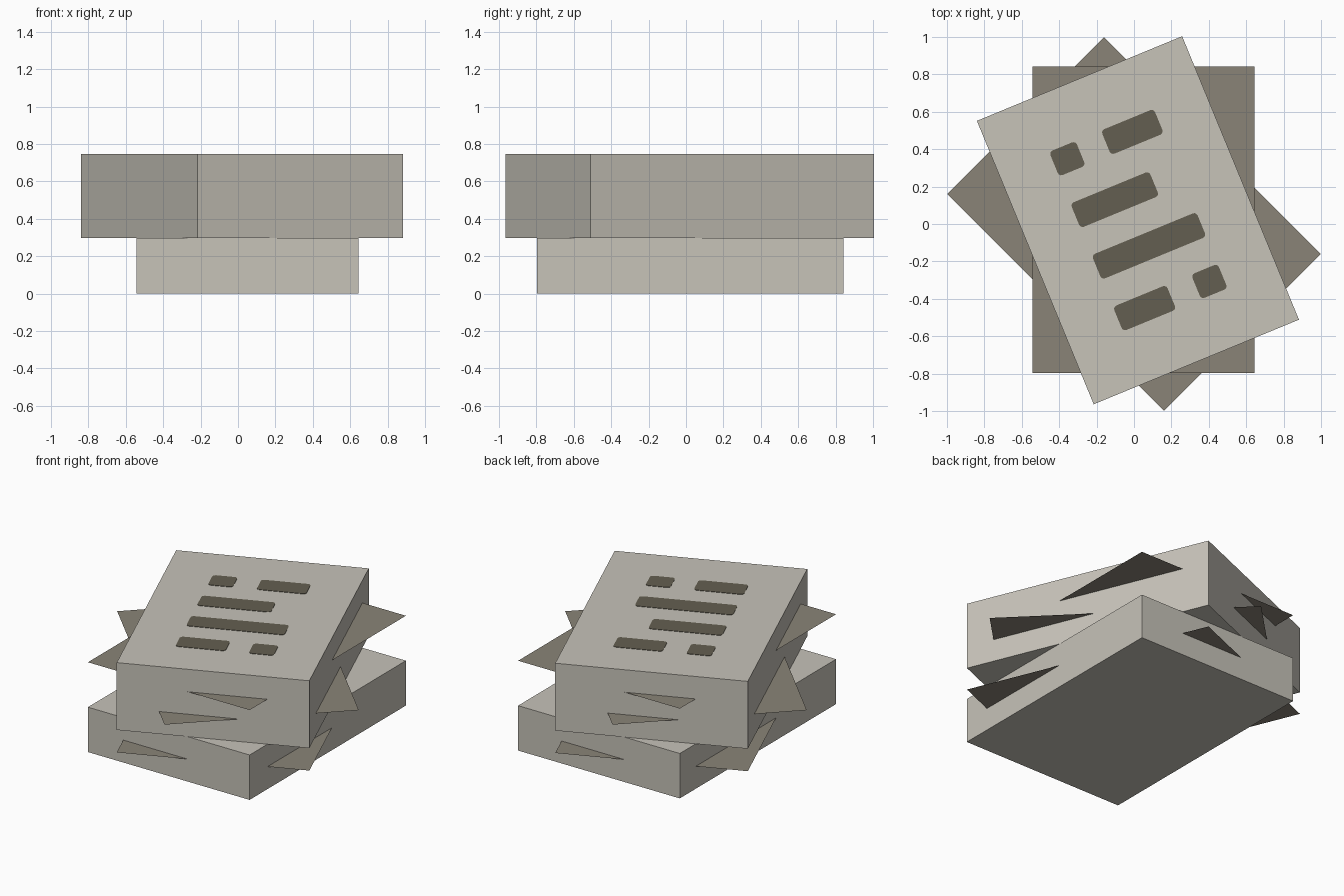
import bpy
import bmesh
import math
from mathutils import Matrix

cube = bpy.data.objects.get("Cube")
if cube:
    bpy.data.objects.remove(cube, do_unlink=True)

WIDTH, LENGTH, LAYER = 1.187, 1.639, 0.149


def srgb(*rgb):
    return [((c / 255 + 0.055) / 1.055) ** 2.4 for c in rgb] + [1.0]


def material(name, colour):
    mat = bpy.data.materials.new(name)
    mat.use_nodes = True
    mat.diffuse_color = colour
    mat.node_tree.nodes["Principled BSDF"].inputs["Base Color"].default_value = colour
    return mat


stone = material("pale stone", srgb(199, 195, 185))
shade = material("shaded stone", srgb(138, 132, 119))
ink = material("dark marking", srgb(100, 95, 81))

# Placement of each layer outline: (x, y, rotation in degrees)
STRAIGHT = (0.05, 0.022, 0)
TURNED = (0.021, 0.02, 22.4)
DIAGONAL = (0, 0, 45)


def add_object(name, bm, mat, place, z):
    bmesh.ops.recalc_face_normals(bm, faces=bm.faces)
    mesh = bpy.data.meshes.new(name)
    bm.to_mesh(mesh)
    bm.free()
    mesh.materials.append(mat)
    obj = bpy.data.objects.new(name, mesh)
    x, y, turn = place
    obj.location = (x, y, z)
    obj.rotation_euler.z = math.radians(turn)
    bpy.context.collection.objects.link(obj)
    return obj


def slab(name, place, bottom, height):
    bm = bmesh.new()
    bmesh.ops.create_cube(bm, size=1, matrix=Matrix.Diagonal((WIDTH, LENGTH, height, 1)))
    add_object(name, bm, stone, place, bottom + height / 2)


def sheet(name, place, z):
    bm = bmesh.new()
    bmesh.ops.create_grid(bm, x_segments=1, y_segments=1, size=0.5,
                          matrix=Matrix.Diagonal((WIDTH, LENGTH, 1, 1)))
    add_object(name, bm, shade, place, z)


def marking(name, x0, x1, y, depth=0.142, radius=0.02, thick=0.003):
    # Thin plate with rounded corners
    bm = bmesh.new()
    verts = []
    corners = [(x1, 1, 0), (x0, 1, 90), (x0, -1, 180), (x1, -1, 270)]
    for cx, sy, start in corners:
        ox = cx - radius if cx == x1 else cx + radius
        oy = y + sy * (depth / 2 - radius)
        for step in range(4):
            a = math.radians(start + step * 30)
            verts.append(bm.verts.new((ox + radius * math.cos(a),
                                       oy + radius * math.sin(a), 0)))
    face = bm.faces.new(verts)
    top = bmesh.ops.extrude_face_region(bm, geom=[face])["geom"]
    bmesh.ops.translate(bm, vec=(0, 0, thick),
                        verts=[v for v in top if isinstance(v, bmesh.types.BMVert)])
    add_object(name, bm, ink, TURNED, 5 * LAYER - 0.0005)


# Two stacked slabs
slab("lower_slab", STRAIGHT, 0, 2 * LAYER)
slab("upper_slab", TURNED, 2 * LAYER, 3 * LAYER)

# Thin sheets whose corners poke out of the slabs
sheet("lower_sheet", TURNED, LAYER)
sheet("middle_sheet", DIAGONAL, 3 * LAYER)
sheet("upper_sheet", STRAIGHT, 4 * LAYER)

# Rows of bars on the top face
bars = [(-0.30, -0.147, 0.448), (0.0, 0.305, 0.448), (-0.30, 0.155, 0.149),
        (-0.30, 0.305, -0.149), (-0.30, 0.008, -0.448), (0.152, 0.305, -0.448)]
for i, (x0, x1, y) in enumerate(bars, 1):
    marking(f"top_bar_{i}", x0, x1, y)
